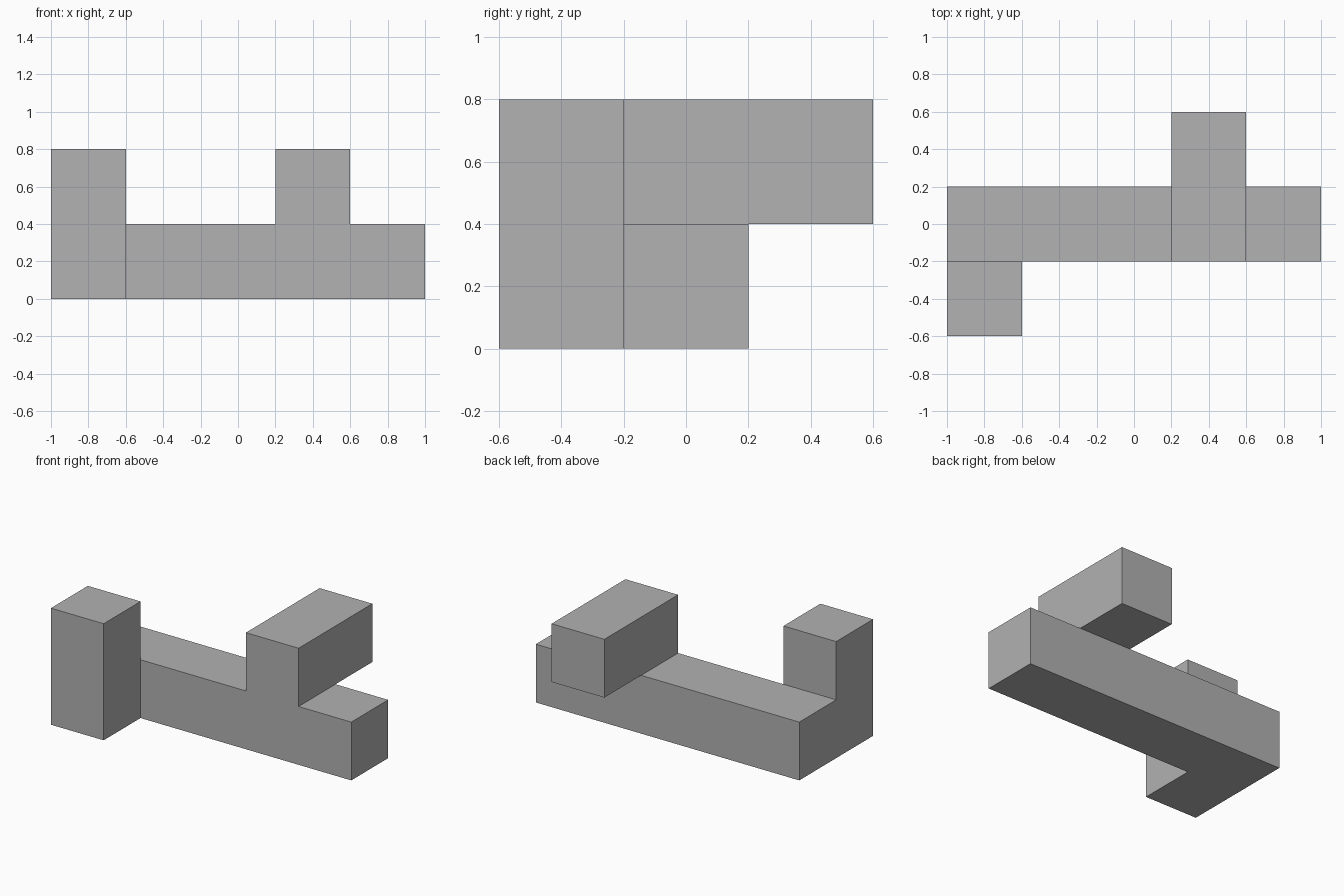
import bpy
import bmesh
from mathutils import Vector

cube = bpy.data.objects.get("Cube")
if cube:
    bpy.data.objects.remove(cube, do_unlink=True)

CELL = 0.4

# Unit cells of the solid, as column, row and level
bar = {(x, 0, 0) for x in range(-2, 3)}
post = {(-2, -1, level) for level in (0, 1)}
arm = {(1, row, 1) for row in (0, 1)}
cells = bar | post | arm

# One plain grey
grey = bpy.data.materials.new("grey")
grey.use_nodes = True
colour = (0.445, 0.445, 0.445, 1)
grey.diffuse_color = colour
grey.node_tree.nodes["Principled BSDF"].inputs["Base Color"].default_value = colour


def add_outer_faces(bm, cell):
    """Add the sides of a cell that do not touch another cell."""
    centre = (Vector(cell) + Vector((0, 0, 0.5))) * CELL
    for axis in range(3):
        for sign in (-1, 1):
            normal = Vector((0, 0, 0))
            normal[axis] = sign
            if tuple(int(a + b) for a, b in zip(cell, normal)) in cells:
                continue
            u = Vector((0, 0, 0))
            u[(axis + 1) % 3] = 1
            v = normal.cross(u)
            corners = (u + v, v - u, -u - v, u - v)
            bm.faces.new([bm.verts.new(centre + (normal + c) * CELL / 2)
                          for c in corners])


# Weld the shell and merge its flat regions into single faces
bm = bmesh.new()
for cell in sorted(cells):
    add_outer_faces(bm, cell)
bmesh.ops.remove_doubles(bm, verts=bm.verts, dist=CELL / 100)
bmesh.ops.dissolve_limit(bm, angle_limit=0.01, verts=bm.verts, edges=bm.edges)
bmesh.ops.recalc_face_normals(bm, faces=bm.faces)

mesh = bpy.data.meshes.new("branched_block")
bm.to_mesh(mesh)
bm.free()
mesh.materials.append(grey)
block = bpy.data.objects.new("branched_block", mesh)
bpy.context.collection.objects.link(block)
